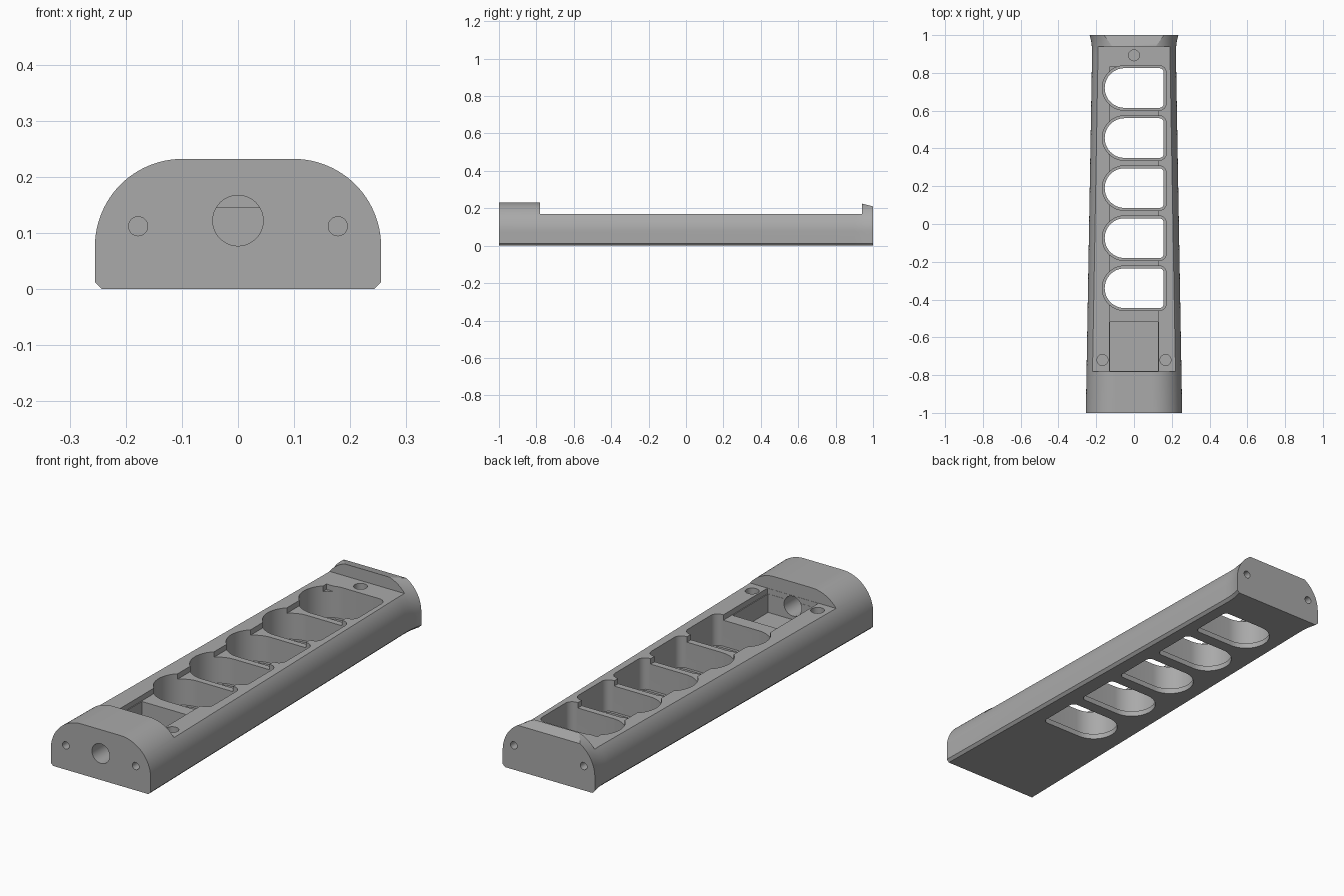
import bpy, bmesh, math
from mathutils import Matrix, Vector

cube = bpy.data.objects.get("Cube")
if cube:
    bpy.data.objects.remove(cube, do_unlink=True)

grey = bpy.data.materials.new("plain grey")
grey.use_nodes = True
grey.diffuse_color = (0.4, 0.4, 0.4, 1)
grey.node_tree.nodes["Principled BSDF"].inputs["Base Color"].default_value = (0.4, 0.4, 0.4, 1)


def loft(name, rings):
    """Solid skinned through rings that share one point count."""
    bm = bmesh.new()
    loops = [[bm.verts.new(p) for p in ring] for ring in rings]
    n = len(loops[0])
    for a, b in zip(loops, loops[1:]):
        for i in range(n):
            j = (i + 1) % n
            bm.faces.new((a[i], a[j], b[j], b[i]))
    bm.faces.new(loops[0])
    bm.faces.new(loops[-1])
    bmesh.ops.recalc_face_normals(bm, faces=bm.faces)
    mesh = bpy.data.meshes.new(name)
    bm.to_mesh(mesh)
    bm.free()
    mesh.materials.append(grey)
    obj = bpy.data.objects.new(name, mesh)
    bpy.context.collection.objects.link(obj)
    return obj


def arc(cx, cy, r, start, end, steps):
    angles = [math.radians(start + (end - start) * i / steps) for i in range(steps + 1)]
    return [(cx + r * math.cos(a), cy + r * math.sin(a)) for a in angles]


def box(x0, x1, y0, y1, z0, z1):
    base = [(x0, y0), (x1, y0), (x1, y1), (x0, y1)]
    return loft("box_cutter", [[(x, y, z) for x, y in base] for z in (z0, z1)])


def drill(start, direction, r, depth):
    d = Vector(direction)
    turn = d.to_track_quat('Z', 'Y').to_matrix().to_4x4()
    place = Matrix.Translation(start) @ turn
    circle = arc(0, 0, r, 0, 352.5, 47)
    return loft("drill_cutter", [[place @ Vector((x, y, z)) for x, y in circle]
                                 for z in (-0.1, depth)])


# Tapered handle with rounded shoulders and a flared rear end
R, TOP, CHAMFER = 0.156, 0.232, 0.012


def section(y, w):
    right = [(w - CHAMFER, 0), (w, CHAMFER)] + arc(w - R, TOP - R, R, 0, 90, 24)
    left = [(-x, z) for x, z in reversed(right)]
    return [(x, y, z) for x, z in right + left]


stations = [(-1, 0.255), (0.9, 0.222), (0.93, 0.2225), (0.955, 0.225),
            (0.98, 0.2295), (1, 0.235)]
body = loft("handle_body", [section(y, w) for y, w in stations])


def cut(cutter):
    cutter.hide_render = True
    mod = body.modifiers.new("cut", 'BOOLEAN')
    mod.operation = 'DIFFERENCE'
    mod.solver = 'EXACT'
    mod.object = cutter
    bpy.context.view_layer.objects.active = body
    bpy.ops.object.modifier_apply(modifier=mod.name)
    bpy.data.objects.remove(cutter, do_unlink=True)


# Long recess in the top, and the sloping top of the rear lip
cut(box(-0.4, 0.4, -0.78, 0.94, 0.17, 0.4))
slope = [(0.9, 0.235), (1.04, 0.2), (1.04, 0.4), (0.9, 0.4)]
cut(loft("slope_cutter", [[(x, y, z) for y, z in slope] for x in (-0.4, 0.4)]))

# Shallow wire channel and deep front compartment
cut(box(-0.13, 0.13, -0.779, 0.83, 0.145, 0.3))
cut(box(-0.126, 0.126, -0.778, -0.52, 0.06, 0.3))


# Five D-shaped pockets, each with a narrow ledge around its through opening
def d_outline(cy, grow):
    h, right = 0.105 + grow, 0.157 + grow
    r = 0.022 + grow
    pts = arc(-0.05, cy, h, 90, 270, 32)
    pts += arc(right - r, cy - h + r, r, -90, 0, 6)
    pts += arc(right - r, cy + h - r, r, 0, 90, 6)
    return pts


for i in range(5):
    cy = 0.72 - 0.265 * i
    for grow, bottom in ((0.013, 0.025), (0, -0.1)):
        outline = d_outline(cy, grow)
        cut(loft("pocket_cutter", [[(x, y, z) for x, y in outline] for z in (bottom, 0.3)]))

# Cable hole in the front, end screw holes, and cover screw holes
cut(drill((0, -1, 0.122), (0, 1, 0), 0.045, 0.3))
for side in (-1, 1):
    cut(drill((side * 0.178, -1, 0.112), (0, 1, 0), 0.017, 0.1))
    cut(drill((side * 0.178, 1, 0.112), (0, -1, 0), 0.017, 0.1))
    cut(drill((side * 0.167, -0.72, 0.17), (0, 0, -1), 0.029, 0.1))
cut(drill((0, 0.893, 0.17), (0, 0, -1), 0.029, 0.1))

bpy.ops.object.select_all(action='DESELECT')
body.select_set(True)
bpy.context.view_layer.objects.active = body
bpy.ops.object.shade_smooth_by_angle(angle=math.radians(25))
